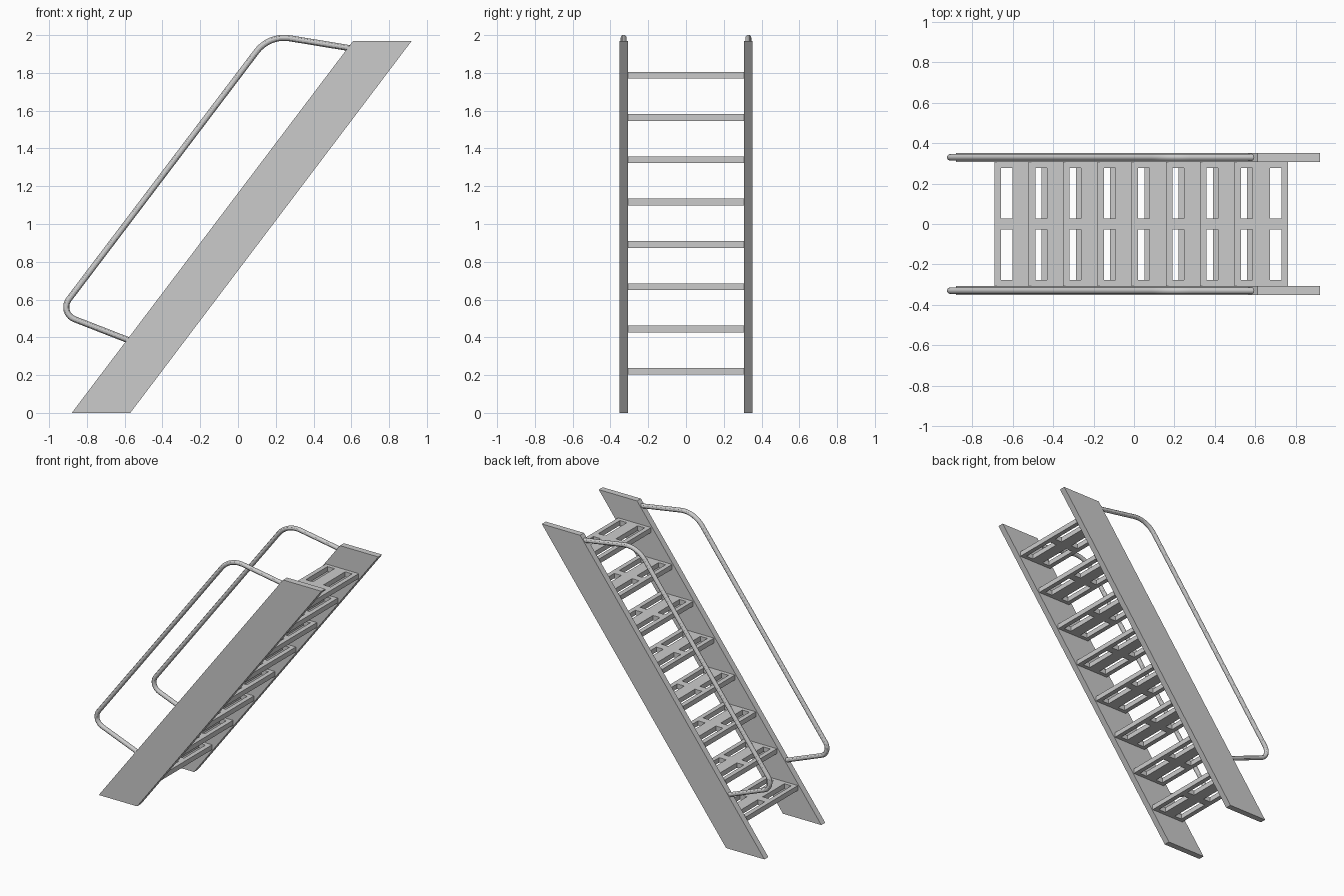
import bpy, bmesh
from math import tan, sin
from mathutils import Vector

if "Cube" in bpy.data.objects:
    bpy.data.objects.remove(bpy.data.objects["Cube"])

SLOPE = 1.49 / 1.97      # horizontal run per unit of height


def mesh_object(name, bm):
    bmesh.ops.recalc_face_normals(bm, faces=bm.faces)
    me = bpy.data.meshes.new(name)
    bm.to_mesh(me)
    bm.free()
    ob = bpy.data.objects.new(name, me)
    bpy.context.collection.objects.link(ob)
    return ob


def extrude(bm, vec):
    r = bmesh.ops.extrude_face_region(bm, geom=bm.faces[:], use_keep_orig=True)
    vs = [g for g in r["geom"] if isinstance(g, bmesh.types.BMVert)]
    bmesh.ops.translate(bm, verts=vs, vec=vec)


def fillet(prev, corner, nxt, t, steps=10):
    """Arc points rounding a corner, tangent at distance t from it."""
    a, b = (prev - corner).normalized(), (nxt - corner).normalized()
    half = a.angle(b) / 2
    r = t * tan(half)
    c = corner + (a + b).normalized() * (r / sin(half))
    u, v = corner + a * t - c, corner + b * t - c
    return [c + u.normalized().slerp(v.normalized(), i / steps) * r
            for i in range(steps + 1)]


# Sloping side boards
def stringer(name, y):
    bm = bmesh.new()
    profile = [(-0.88, 0), (-0.57, 0), (0.92, 1.97), (0.61, 1.97)]
    bm.faces.new([bm.verts.new((x, y - 0.0225, z)) for x, z in profile])
    extrude(bm, (0, 0.045, 0))
    mesh_object(name, bm)


# Rounded tube handrail
def handrail(name, y):
    p = [Vector((x, y, z)) for x, z in
         [(0.61, 1.928), (0.165, 2.001), (-0.95, 0.529), (-0.57, 0.381)]]
    pts = [p[0]] + fillet(p[0], p[1], p[2], 0.11) + fillet(p[1], p[2], p[3], 0.09) + [p[3]]
    cu = bpy.data.curves.new(name, 'CURVE')
    cu.dimensions = '3D'
    cu.bevel_depth = 0.016
    cu.bevel_resolution = 4
    cu.use_fill_caps = True
    sp = cu.splines.new('POLY')
    sp.points.add(len(pts) - 1)
    for q, v in zip(sp.points, pts):
        q.co = (*v, 1)
    ob = bpy.data.objects.new(name, cu)
    bpy.context.collection.objects.link(ob)
    bpy.ops.object.select_all(action='DESELECT')
    ob.select_set(True)
    bpy.context.view_layer.objects.active = ob
    bpy.ops.object.convert(target='MESH')
    bpy.ops.object.shade_smooth_by_angle()


for side, s in (("front", -1), ("back", 1)):
    stringer(side + "_stringer", s * 0.3285)
    handrail(side + "_handrail", s * 0.33)

# Eight treads, each a plate with four rectangular openings
xs = [-0.133, -0.1, -0.043, 0.043, 0.1, 0.133]
ys = [-0.308, -0.278, -0.028, 0.028, 0.278, 0.308]
bm = bmesh.new()
grid = [[bm.verts.new((x, y, -0.018)) for y in ys] for x in xs]
for i in range(5):
    for j in range(5):
        if not (i in (1, 3) and j in (1, 3)):
            bm.faces.new((grid[i][j], grid[i + 1][j],
                          grid[i + 1][j + 1], grid[i][j + 1]))
extrude(bm, (0, 0, 0.036))
treads = mesh_object("treads", bm)
treads.location = (-0.557, 0, 0.22)
arr = treads.modifiers.new("steps", 'ARRAY')
arr.count = 8
arr.use_relative_offset = False
arr.use_constant_offset = True
arr.constant_offset_displace = (0.224 * SLOPE, 0, 0.224)
